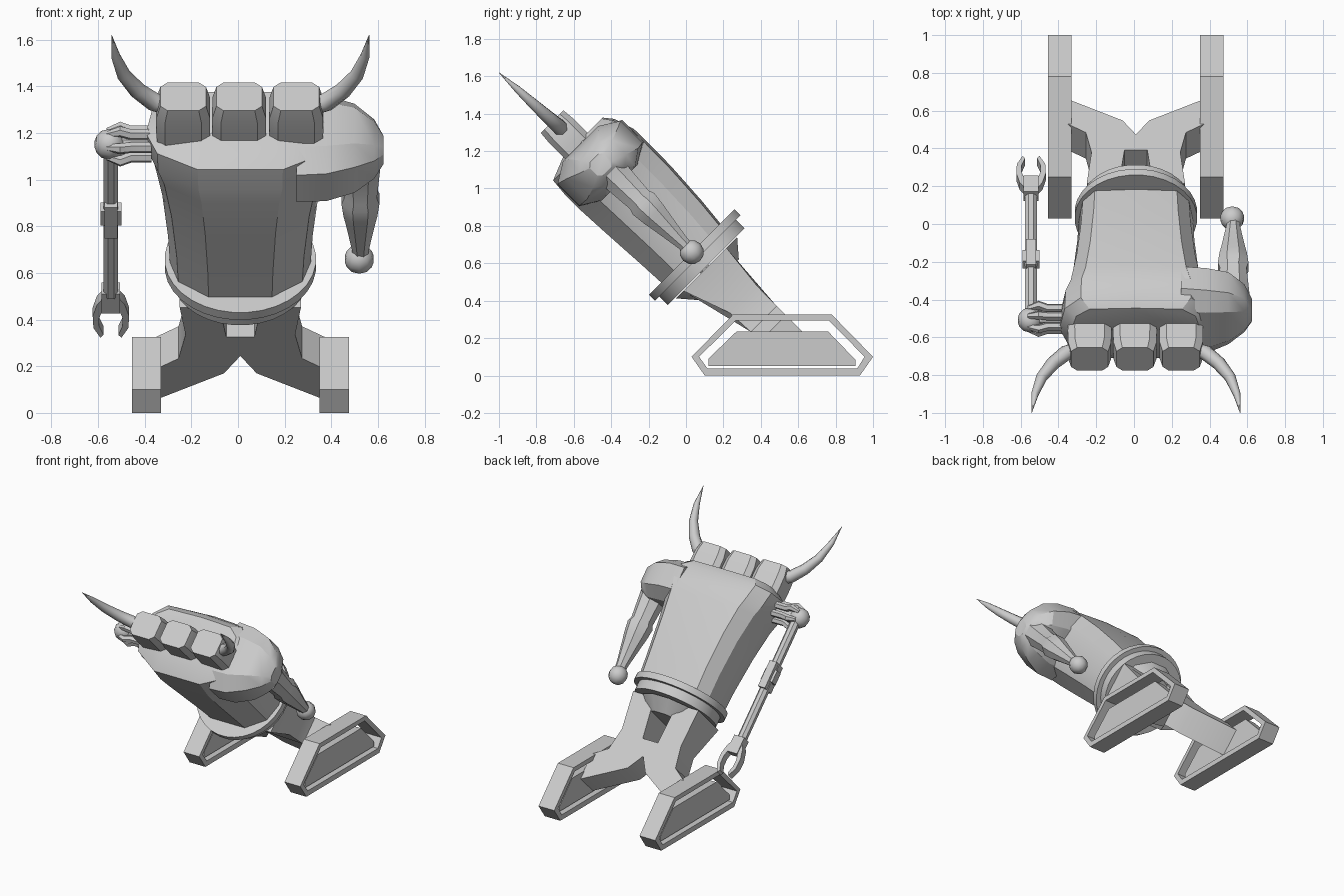
import bpy, bmesh, math
from mathutils import Matrix, Vector

if "Cube" in bpy.data.objects:
    bpy.data.objects.remove(bpy.data.objects["Cube"])

grey = bpy.data.materials.new("plain_grey")
grey.use_nodes = True
GREY = (0.6, 0.6, 0.6, 1)
grey.diffuse_color = GREY
grey.node_tree.nodes["Principled BSDF"].inputs["Base Color"].default_value = GREY

LEAN = Matrix.Rotation(math.radians(45), 4, 'X')   # upper body leans forward
CX = 0.01                                          # centre line of the body


def finish(name, bm, leaning=True, angle=28):
    bmesh.ops.recalc_face_normals(bm, faces=bm.faces)
    me = bpy.data.meshes.new(name)
    bm.to_mesh(me)
    bm.free()
    if leaning:
        me.transform(LEAN)
    ob = bpy.data.objects.new(name, me)
    bpy.context.collection.objects.link(ob)
    me.materials.append(grey)
    bpy.ops.object.select_all(action='DESELECT')
    ob.select_set(True)
    bpy.context.view_layer.objects.active = ob
    bpy.ops.object.shade_smooth_by_angle(angle=math.radians(angle))
    return ob


def skin(bm, rings, closed=False):
    """Join rings of points with quads, capping the ends unless closed."""
    vs = [[bm.verts.new(p) for p in r] for r in rings]
    n = len(vs[0])
    pairs = list(zip(vs, vs[1:])) + ([(vs[-1], vs[0])] if closed else [])
    for a, b in pairs:
        for i in range(n):
            j = (i + 1) % n
            bm.faces.new((a[i], a[j], b[j], b[i]))
    if not closed:
        bm.faces.new(vs[0])
        bm.faces.new(vs[-1])


def loft(name, rings, **kw):
    bm = bmesh.new()
    skin(bm, rings)
    return finish(name, bm, **kw)


def circle(n, r):
    return [(r * math.cos(math.tau * (i + .5) / n), r * math.sin(math.tau * (i + .5) / n))
            for i in range(n)]


def lathe(name, x, y, profile, n=8):
    """Round part along the body axis from (height, radius) pairs."""
    return loft(name, [[(x + a, y + b, h) for a, b in circle(n, r)] for h, r in profile])


def tube(bm, path, radii, n=6, up=(0, 1, 0)):
    pts = [Vector(p) for p in path]
    rings = []
    for i, p in enumerate(pts):
        t = (pts[min(i + 1, len(pts) - 1)] - pts[max(i - 1, 0)]).normalized()
        s = t.cross(Vector(up)).normalized()
        q = t.cross(s)
        rings.append([p + s * a + q * b for a, b in circle(n, radii[i])])
    skin(bm, rings)


def ball(name, pos, r):
    bm = bmesh.new()
    bmesh.ops.create_uvsphere(bm, u_segments=10, v_segments=6, radius=r,
                              matrix=Matrix.Translation(pos))
    return finish(name, bm, angle=40)


def box(name, pos, size):
    bm = bmesh.new()
    bmesh.ops.create_cube(bm, size=1,
                          matrix=Matrix.Translation(pos) @ Matrix.Diagonal((*size, 1)))
    return finish(name, bm)


def chamfered(a0, a1, b0, b1, c):
    """Eight-sided rectangle with corners cut by the fraction c."""
    da, db = (a1 - a0) * c, (b1 - b0) * c
    return [(a0 + da, b0), (a1 - da, b0), (a1, b0 + db), (a1, b1 - db),
            (a1 - da, b1), (a0 + da, b1), (a0, b1 - db), (a0, b0 + db)]


# Torso: (height, half width, front, back)
half = [(.45, -1), (.88, -.58), (1, -.05), (.93, .6), (.72, .95)]
outline = half + [(0, 1)] + [(-a, b) for a, b in reversed(half)]
torso = [(.40, .30, .26, .70), (.6, .31, .25, .72), (.85, .335, .235, .735),
         (1.05, .37, .225, .737), (1.13, .40, .225, .735), (1.24, .405, .235, .70),
         (1.29, .34, .36, .66)]
loft("torso", [[(CX + a * hw, (f + k) / 2 + b * (k - f) / 2, h) for a, b in outline]
               for h, hw, f, k in torso])

# Waist rings and pelvis bowl
lathe("waist_ring", CX, .488, [(.40, .325), (.445, .325)], 32)
lathe("lower_waist_ring", CX, .488, [(.335, .292), (.40, .292)], 32)
lathe("pelvis_bowl", CX, .485, [(.24, .16), (.33, .24)], 12)

# Three blocky heads
for side, x in (("right", -.235), ("middle", .005), ("left", .25)):
    levels = [(1.22, .11, 0), (1.31, .116, 0), (1.40, .114, 0), (1.465, .098, .006)]
    loft(side + "_head", [[(*p, h) for p in chamfered(x - r, x + r, .362 + d, .545 - d, .16)]
                          for h, r, d in levels])

# Curved horns
for side, s in (("left", 1), ("right", -1)):
    path = [(.30, .46, 1.40), (.37, .46, 1.425), (.44, .455, 1.50), (.50, .45, 1.60),
            (.535, .445, 1.72), (.552, .438, 1.853)]
    bm = bmesh.new()
    tube(bm, [(CX + s * x, y, z) for x, y, z in path], [.045, .042, .037, .03, .02, .001], 8)
    finish(side + "_horn", bm, angle=50)

# Bulky left shoulder: (x, front, back, bottom, top)
shoulder = [(.25, .235, .725, .98, 1.27), (.38, .24, .715, .98, 1.275),
            (.50, .295, .68, .98, 1.255), (.585, .36, .61, 1.02, 1.21),
            (.625, .42, .53, 1.07, 1.17)]
loft("left_shoulder", [[(x, *p) for p in chamfered(f, k, b, t, .22)]
                       for x, f, k, b, t in shoulder])

# Left arm with thick elbow and round fist
arm = [(.46, .035), (.52, .04), (.68, .068), (.73, .078), (.81, .088), (.84, .076), (1.06, .095)]
lathe("left_arm", .525, .488, arm)
ball("left_fist", (.52, .488, .445), .065)

# Mechanical right arm
RX, RY = -.545, .472
ball("right_shoulder_ball", (RX - .005, .455, 1.174), .068)
bm = bmesh.new()
tube(bm, [(-.35, .46, 1.17), (-.55, .46, 1.17)], [.045, .045], 8)
for a, b in circle(6, .058):
    tube(bm, [(-.37, .46 + a, 1.17 + b), (-.46, .46 + a, 1.17 + b),
              (-.505, .46 + a * 1.3, 1.17 + b * 1.3),
              (-.56, .46 + a, 1.17 + b)], [.024, .024, .024, .014])
finish("right_shoulder_cables", bm)
lathe("right_arm_rod", RX, RY, [(.25, .034), (1.16, .034)])
box("right_elbow_block", (RX, RY, .73), (.055, .10, .19))
box("right_elbow_pin", (RX, RY, .735), (.09, .055, .085))
box("right_palm", (RX, RY + .01, .215), (.08, .07, .12))
for side, s in (("outer", -1), ("inner", 1)):
    claw = [(.025, .25), (.06, .20), (.078, .13), (.075, .06), (.045, 0), (.032, .018),
            (.05, .07), (.05, .12), (.035, .17), (.015, .19)]
    loft(side + "_claw", [[(RX + s * x, y, z) for x, z in claw] for y in (.455, .51)])

# Splayed legs joined over an arch, with a slot between the thighs
leg = [(.07, -.17), (.37, -.335), (.37, -.15), (.265, -.08), (.235, .07), (.26, .33),
       (.09, .33), (.06, .05)]
legs = [(0, -.065)] + leg + [(-x, z) for x, z in reversed(leg)]


def leg_depth(z, front):
    t = max(0, (z - .05) / .28)
    return .41 - .10 * t if front else .605 + .03 * t


loft("legs", [[(CX + x, leg_depth(z, front), z) for x, z in legs] for front in (True, False)])

# Track feet: hollow frame with an inset plate
outer = [(.03, .1), (.1, 0), (.93, 0), (1, .1), (.78, .325), (.25, .325)]
inner = [(.07, .1), (.115, .037), (.915, .037), (.955, .1), (.765, .293), (.265, .293)]
plate = [(.12, .05), (.905, .05), (.905, .085), (.76, .235), (.27, .235), (.12, .09)]
for side, s in (("left", 1), ("right", -1)):
    near, far = CX + s * .34, CX + s * .465
    bm = bmesh.new()
    skin(bm, [[(x, *p) for p in shape]
              for x, shape in ((near, outer), (far, outer), (far, inner), (near, inner))],
         closed=True)
    finish(side + "_track_frame", bm, leaning=False)
    loft(side + "_track_plate", [[(CX + s * d, *p) for p in plate] for d in (.365, .44)],
         leaning=False)
